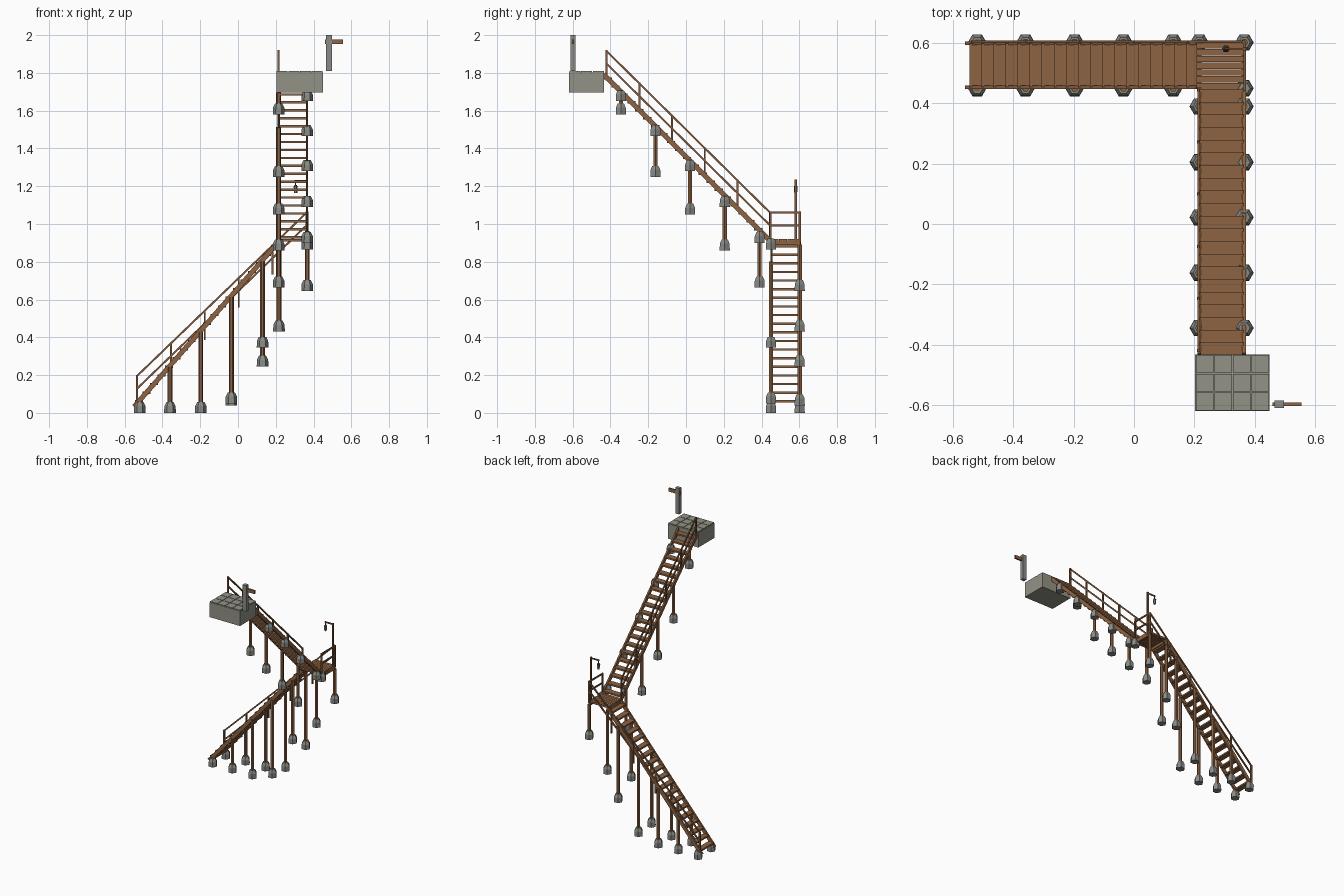
import bpy, bmesh, math
from mathutils import Vector, Matrix

if "Cube" in bpy.data.objects:
    bpy.data.objects.remove(bpy.data.objects["Cube"])


def material(name, rgb):
    m = bpy.data.materials.new(name)
    m.diffuse_color = (*rgb, 1)
    m.use_nodes = True
    m.node_tree.nodes["Principled BSDF"].inputs["Base Color"].default_value = m.diffuse_color
    return m


WOOD = material("brown wood", (0.27, 0.125, 0.055))
RAIL = material("rail wood", (0.22, 0.10, 0.045))
STONE = material("pale stone", (0.29, 0.29, 0.24))
FOOT = material("grey footing stone", (0.25, 0.26, 0.24))
IRON = material("dark iron", (0.05, 0.05, 0.05))


def finish(name, bm, mat):
    bmesh.ops.recalc_face_normals(bm, faces=bm.faces)
    me = bpy.data.meshes.new(name)
    bm.to_mesh(me)
    bm.free()
    me.materials.append(mat)
    ob = bpy.data.objects.new(name, me)
    bpy.context.collection.objects.link(ob)
    return ob


def add_box(bm, x0, x1, y0, y1, z0, z1):
    m = Matrix.Translation(((x0 + x1) / 2, (y0 + y1) / 2, (z0 + z1) / 2))
    bmesh.ops.create_cube(bm, size=1, matrix=m @ Matrix.Diagonal((x1 - x0, y1 - y0, z1 - z0, 1)))


def add_beam(bm, a, b, w, h):
    # square-cut beam from a to b, w sideways and h in the vertical plane
    a, b = Vector(a), Vector(b)
    d = (b - a).normalized()
    side = d.cross(Vector((0, 0, 1))).normalized()
    up = side.cross(d)
    rot = Matrix((d, side, up)).transposed().to_4x4()
    m = Matrix.Translation((a + b) / 2) @ rot @ Matrix.Diagonal(((b - a).length, w, h, 1))
    bmesh.ops.create_cube(bm, size=1, matrix=m)


def add_hex(bm, x, y, z0, z1, r0, r1):
    bmesh.ops.create_cone(bm, cap_ends=True, segments=6, radius1=r0, radius2=r1, depth=z1 - z0,
                          matrix=Matrix.Translation((x, y, (z0 + z1) / 2)) @ Matrix.Rotation(math.pi / 2, 4, 'Z'))


def low_z(x):
    return 0.05 + (x + 0.535) / 0.745 * 0.85


def up_z(y):
    return 0.915 + (0.445 - y) / 0.875 * 0.875


# Stringers of both flights
bm = bmesh.new()
for y in (0.453, 0.6):
    add_beam(bm, (-0.55, y, low_z(-0.55)), (0.215, y, low_z(0.215)), 0.012, 0.026)
finish("lower_stringers", bm, WOOD)
bm = bmesh.new()
for x in (0.217, 0.365):
    add_beam(bm, (x, 0.45, up_z(0.45) - 0.005), (x, -0.437, up_z(-0.437) - 0.005), 0.012, 0.026)
finish("upper_stringers", bm, WOOD)

# Treads
bm = bmesh.new()
n = 19
for i in range(n):
    x = -0.525 + i * 0.72 / (n - 1)
    z = low_z(x)
    add_box(bm, x - 0.021, x + 0.021, 0.455, 0.598, z - 0.006, z + 0.006)
finish("lower_treads", bm, WOOD)
bm = bmesh.new()
n = 21
for i in range(n):
    y = 0.425 - i * 0.84 / (n - 1)
    z = up_z(y) - 0.005
    add_box(bm, 0.219, 0.363, y - 0.022, y + 0.022, z - 0.006, z + 0.006)
finish("upper_treads", bm, WOOD)

# Landing: beams with planks across
bm = bmesh.new()
for x in (0.217, 0.363):
    add_box(bm, x - 0.007, x + 0.007, 0.445, 0.605, 0.888, 0.908)
for i in range(7):
    y = 0.4575 + i * 0.0225
    add_box(bm, 0.207, 0.37, y - 0.0103, y + 0.0103, 0.907, 0.92)
finish("landing", bm, WOOD)


def railing(name, a, b, posts, h=0.15):
    bm = bmesh.new()
    a, b = Vector(a), Vector(b)
    for k in (h - 0.005, h * 0.52):
        add_beam(bm, a + Vector((0, 0, k)), b + Vector((0, 0, k)), 0.008, 0.01)
    for i in range(posts):
        p = a.lerp(b, i / (posts - 1))
        add_box(bm, p.x - 0.005, p.x + 0.005, p.y - 0.005, p.y + 0.005, p.z - 0.01, p.z + h)
    finish(name, bm, RAIL)


railing("lower_railing", (-0.535, 0.604, 0.05), (0.363, 0.604, 0.915), 6)
railing("upper_railing", (0.214, 0.445, 0.915), (0.214, -0.42, 1.77), 6)
railing("landing_railing", (0.367, 0.447, 0.915), (0.367, 0.6, 0.915), 2)

# Support posts standing on hexagonal footings: x, y, footing bottom, post top
supports = []
for x, zn, zf in ((-0.52, 0, 0), (-0.36, 0, 0), (-0.197, 0, 0), (-0.035, 0.05, 0.04), (0.13, 0.345, 0.245)):
    supports += [(x, 0.45, zn, low_z(x)), (x, 0.602, zf, low_z(x))]
supports += [(0.217, 0.602, 0.43, 0.9), (0.366, 0.602, 0.645, 0.9), (0.366, 0.45, 0.865, 0.9)]
for y, zl, zr in ((0.39, 0.665, 0.9), (0.205, 0.86, 1.09), (0.022, 1.05, 1.28),
                  (-0.162, 1.25, 1.465), (-0.345, 1.58, 1.65)):
    supports += [(0.215, y, zl, up_z(y)), (0.366, y, zr, up_z(y))]
feet, posts = bmesh.new(), bmesh.new()
for x, y, z, top in supports:
    add_hex(feet, x, y, z, z + 0.036, 0.031, 0.03)
    add_hex(feet, x, y, z + 0.036, z + 0.058, 0.03, 0.019)
    if top - 0.008 > z + 0.05:
        add_hex(posts, x, y, z + 0.04, top - 0.008, 0.0125, 0.0125)
finish("footings", feet, FOOT)
finish("support_posts", posts, WOOD)

# Lamp on the landing corner
bm = bmesh.new()
add_box(bm, 0.361, 0.371, 0.575, 0.587, 0.9, 1.235)
add_box(bm, 0.3, 0.366, 0.578, 0.584, 1.222, 1.232)
finish("lamp_post", bm, RAIL)
bm = bmesh.new()
add_box(bm, 0.303, 0.307, 0.579, 0.583, 1.2, 1.225)
add_hex(bm, 0.305, 0.581, 1.195, 1.207, 0.013, 0.005)
finish("lamp_hanger", bm, IRON)
bm = bmesh.new()
add_hex(bm, 0.305, 0.581, 1.163, 1.195, 0.009, 0.01)
finish("lamp_body", bm, FOOT)

# Stone platform with paving slabs
bm = bmesh.new()
add_box(bm, 0.203, 0.45, -0.62, -0.433, 1.695, 1.803)
for i in range(4):
    for j in range(3):
        x, y = 0.203 + i * 0.06175, -0.62 + j * 0.06233
        add_box(bm, x + 0.002, x + 0.06, y + 0.002, y + 0.0605, 1.8, 1.81)
finish("stone_platform", bm, STONE)

# Signpost beside the platform
bm = bmesh.new()
add_box(bm, 0.466, 0.497, -0.611, -0.585, 1.81, 2.0)
finish("sign_post", bm, FOOT)
bm = bmesh.new()
add_box(bm, 0.46, 0.556, -0.604, -0.592, 1.952, 1.977)
finish("sign_board", bm, WOOD)
